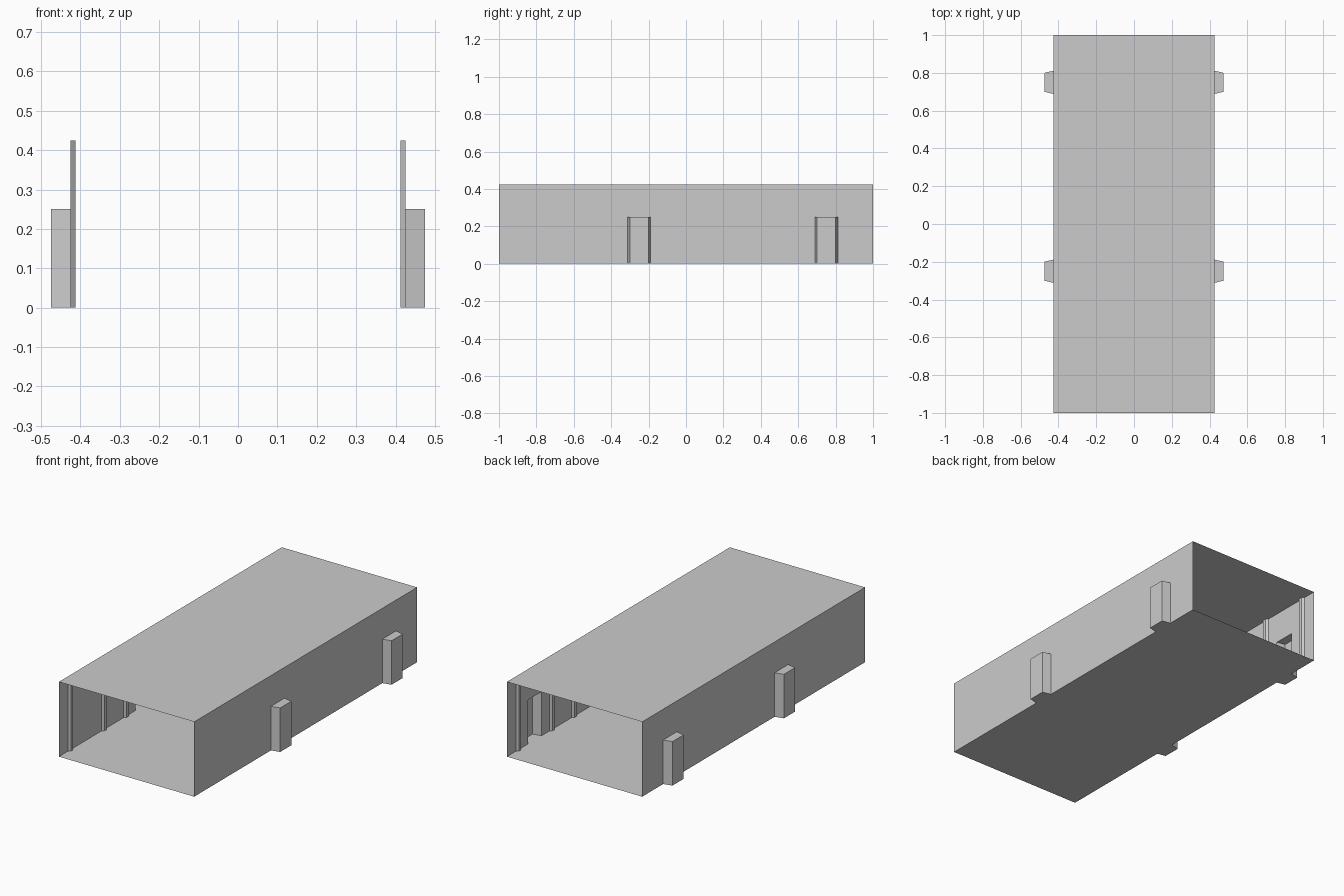
import bpy
import bmesh

cube = bpy.data.objects.get("Cube")
if cube:
    bpy.data.objects.remove(cube, do_unlink=True)

W, L, H = 0.425, 1.0, 0.425          # half width, half length, height
NICHE_H, NICHE_D = 0.25, 0.05        # niche height and depth
NICHE_IN, NICHE_OUT = 0.0615, 0.05   # half widths at the wall and at the back
RIB_D, RIB_IN, RIB_OUT = 0.012, 0.02, 0.01
NICHES = (-0.25, 0.75)
RIBS = [s * y for y in (0.1, 0.4, 0.6, 0.9) for s in (-1, 1)]

grey = bpy.data.materials.new("plain grey")
grey.use_nodes = True
colour = (0.6, 0.6, 0.6, 1)
grey.diffuse_color = colour
grey.node_tree.nodes["Principled BSDF"].inputs["Base Color"].default_value = colour


def face(bm, points):
    bm.faces.new([bm.verts.new(p) for p in points])


def sheet(bm, path, z0, z1):
    """Raise an open plan path into upright faces."""
    for (xa, ya), (xb, yb) in zip(path, path[1:]):
        face(bm, [(xa, ya, z0), (xb, yb, z0), (xb, yb, z1), (xa, ya, z1)])


def finish(name, bm):
    bmesh.ops.remove_doubles(bm, verts=bm.verts, dist=0.0001)
    mesh = bpy.data.meshes.new(name)
    bm.to_mesh(mesh)
    bm.free()
    mesh.materials.append(grey)
    obj = bpy.data.objects.new(name, mesh)
    bpy.context.collection.objects.link(obj)


def trapezoid(x, depth, y, base, tip):
    return [(x, y - base), (x + depth, y - tip), (x + depth, y + tip), (x, y + base)]


# Floor and roof sheets, open at both ends
for name, z in (("floor", 0), ("roof", H)):
    bm = bmesh.new()
    corners = [(-W, -L, z), (W, -L, z), (W, L, z), (-W, L, z)]
    face(bm, corners if z else corners[::-1])
    finish(name, bm)

for side, s in (("left", 1), ("right", -1)):
    # Wall with openings into the niches
    bm = bmesh.new()
    edges = [-L] + [y + d for y in NICHES for d in (-NICHE_IN, NICHE_IN)] + [L]
    for i, (a, b) in enumerate(zip(edges, edges[1:])):
        sheet(bm, [(s * W, a), (s * W, b)][::s], NICHE_H, H)
        if i % 2 == 0:
            sheet(bm, [(s * W, a), (s * W, b)][::s], 0, NICHE_H)
    finish(side + "_wall", bm)

    # Hollow niches standing out from the wall, closed above and below
    bm = bmesh.new()
    for y in NICHES:
        plan = trapezoid(s * W, s * NICHE_D, y, NICHE_IN, NICHE_OUT)[::s]
        sheet(bm, plan, 0, NICHE_H)
        face(bm, [(px, py, NICHE_H) for px, py in plan])
        face(bm, [(px, py, 0) for px, py in reversed(plan)])
    finish(side + "_niches", bm)

    # Bevelled ribs up the inside of the wall
    bm = bmesh.new()
    for y in RIBS:
        sheet(bm, trapezoid(s * W, -s * RIB_D, y, RIB_IN, RIB_OUT)[::-s], 0, H)
    finish(side + "_ribs", bm)
